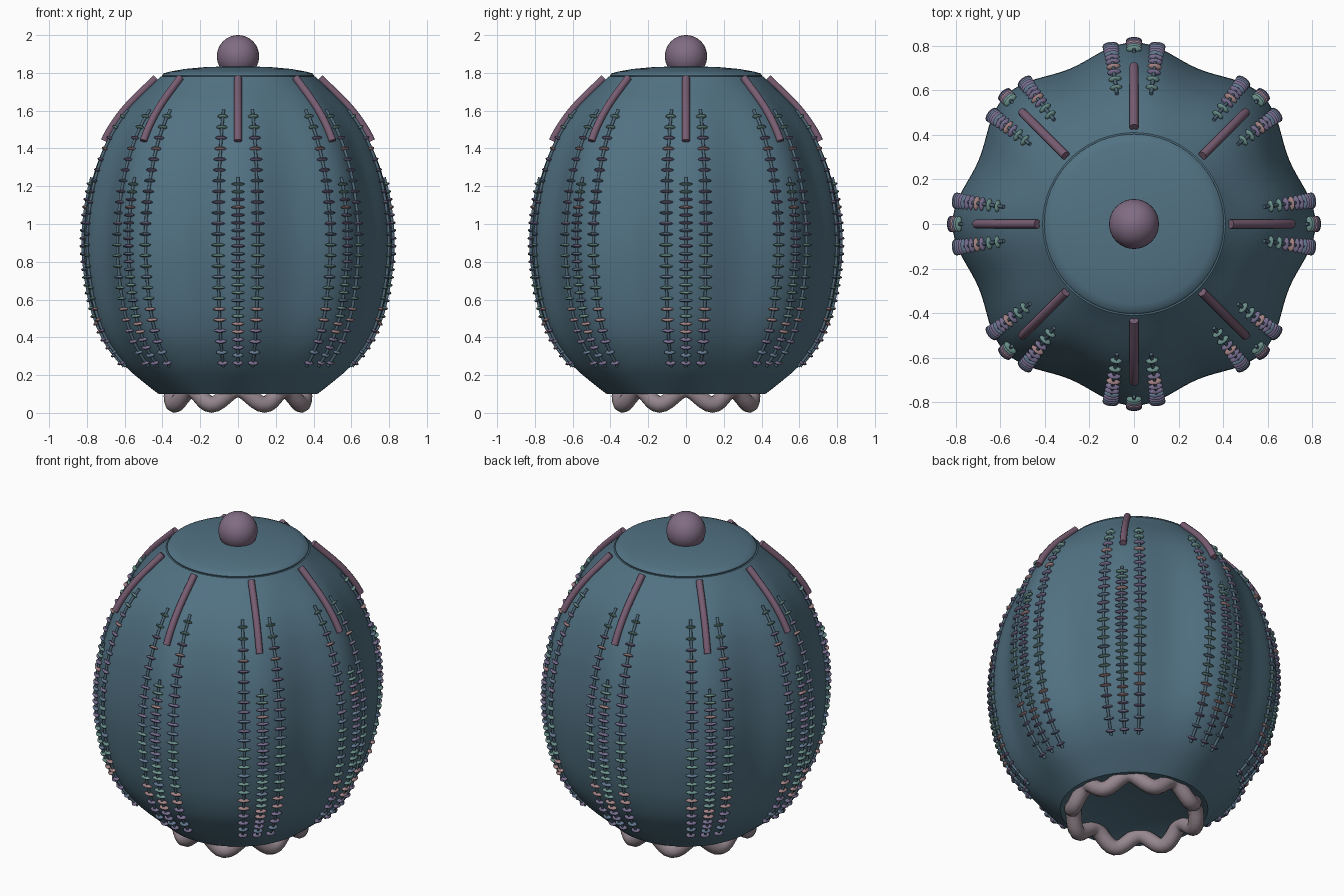
import bpy, bmesh, math
from mathutils import Vector, Matrix

if "Cube" in bpy.data.objects:
    bpy.data.objects.remove(bpy.data.objects["Cube"])


def material(name, color):
    mat = bpy.data.materials.new(name)
    mat.use_nodes = True
    mat.diffuse_color = (*color, 1)
    bsdf = mat.node_tree.nodes["Principled BSDF"]
    bsdf.inputs["Base Color"].default_value = (*color, 1)
    bsdf.inputs["Roughness"].default_value = 0.6
    return mat


TEAL = material("body teal", (0.085, 0.17, 0.23))
MAUVE = material("knob mauve", (0.22, 0.15, 0.23))
PLUM = material("bar plum", (0.19, 0.11, 0.17))
PALE = material("mouth pale mauve", (0.30, 0.24, 0.27))
SPINE = material("spine blue grey", (0.08, 0.14, 0.19))
COMB = {"g": material("comb green", (0.14, 0.27, 0.25)),
        "v": material("comb violet", (0.18, 0.15, 0.27)),
        "b": material("comb blue", (0.12, 0.18, 0.27)),
        "p": material("comb pink", (0.36, 0.22, 0.23))}

# Ridge radius at each height of the barrel
PROFILE = [(0.10, 0.42), (0.15, 0.485), (0.25, 0.60), (0.40, 0.71), (0.60, 0.78),
           (0.90, 0.815), (1.20, 0.78), (1.44, 0.695), (1.60, 0.59), (1.78, 0.41)]
LOW, HIGH = PROFILE[0][0], PROFILE[-1][0]


def slope(i):
    a, b = PROFILE[max(i - 1, 0)], PROFILE[min(i + 1, len(PROFILE) - 1)]
    return (b[1] - a[1]) / (b[0] - a[0])


def ridge_radius(z):
    i = max(k for k in range(len(PROFILE) - 1) if k == 0 or PROFILE[k][0] <= z)
    (z0, r0), (z1, r1) = PROFILE[i], PROFILE[i + 1]
    h, t = z1 - z0, (z - z0) / (z1 - z0)
    return ((1 + 2 * t) * (1 - t) ** 2 * r0 + t * (1 - t) ** 2 * h * slope(i)
            + t * t * (3 - 2 * t) * r1 + t * t * (t - 1) * h * slope(i + 1))


def surface(z, ang, lift=0.0):
    """Point on the eight-lobed barrel, lifted outward."""
    t = min(max((z - LOW) / (HIGH - LOW), 0), 1)
    groove = 0.075 * math.sin(math.pi * t) ** 0.6 * (1 - math.cos(8 * ang)) / 2
    r = ridge_radius(z) * (1 - groove)
    out = Vector((math.cos(ang), math.sin(ang), 0))
    p = out * r + Vector((0, 0, z))
    if lift:
        d = 0.01
        up = Vector((ridge_radius(z + d) - ridge_radius(z - d), 2 * d)).normalized()
        p += (out * up.y - Vector((0, 0, up.x))) * lift
    return p


def finish(name, bm, mats):
    bmesh.ops.recalc_face_normals(bm, faces=bm.faces)
    mesh = bpy.data.meshes.new(name)
    bm.to_mesh(mesh)
    bm.free()
    obj = bpy.data.objects.new(name, mesh)
    bpy.context.collection.objects.link(obj)
    for m in mats:
        mesh.materials.append(m)
    bpy.ops.object.select_all(action="DESELECT")
    obj.select_set(True)
    bpy.context.view_layer.objects.active = obj
    bpy.ops.object.shade_smooth_by_angle(angle=math.radians(40))
    return obj


def skin(name, rings, mat):
    """Bridge closed rings of points and cap both ends."""
    bm = bmesh.new()
    loops = [[bm.verts.new(p) for p in ring] for ring in rings]
    n = len(loops[0])
    for a, b in zip(loops, loops[1:]):
        for i in range(n):
            j = (i + 1) % n
            bm.faces.new((a[i], a[j], b[j], b[i]))
    bm.faces.new(loops[0])
    bm.faces.new(loops[-1])
    return finish(name, bm, [mat])


def circle(r, z, n=128):
    return [Vector((r * math.cos(k * math.tau / n), r * math.sin(k * math.tau / n), z))
            for k in range(n)]


def tube(name, points, radius, mat, cyclic=False):
    curve = bpy.data.curves.new(name, "CURVE")
    curve.dimensions = "3D"
    curve.bevel_depth = radius
    curve.bevel_resolution = 3
    curve.use_fill_caps = True
    line = curve.splines.new("POLY")
    line.points.add(len(points) - 1)
    for dst, p in zip(line.points, points):
        dst.co = (*p, 1)
    line.use_cyclic_u = cyclic
    line.use_smooth = True
    curve.materials.append(mat)
    obj = bpy.data.objects.new(name, curve)
    bpy.context.collection.objects.link(obj)
    return obj


def spread(a, b, n):
    return [a + (b - a) * k / (n - 1) for k in range(n)]


# Lobed barrel with a recessed underside
rings = [circle(0.295, 0.14), circle(0.39, 0.105)]
for z in spread(LOW, HIGH, 48):
    rings.append([surface(z, k * math.tau / 128) for k in range(128)])
skin("body", rings, TEAL)

# Shallow lid with a rolled rim
lid = [(0.385, 1.765), (0.40, 1.775), (0.403, 1.787), (0.395, 1.797), (0.36, 1.807),
       (0.28, 1.821), (0.18, 1.83), (0.08, 1.834)]
skin("lid", [circle(r, z) for r, z in lid], TEAL)

# Round knob on top
bm = bmesh.new()
bmesh.ops.create_uvsphere(bm, u_segments=32, v_segments=20, radius=0.112,
                          matrix=Matrix.Translation((0, 0, 1.888)))
finish("knob", bm, [MAUVE])

# Wavy mouth ring
mouth = []
for k in range(96):
    a = k * math.tau / 96
    wave = math.cos(8 * a)
    r = 0.355 - 0.008 * wave
    mouth.append((r * math.cos(a), r * math.sin(a), 0.085 + 0.04 * wave))
tube("mouth_ring", mouth, 0.045, PALE, cyclic=True)

# Comb colours from the top of a row to the bottom
PATTERN = "ggvpvvbvvbvbgggbggppvvbv"


def comb_row(name, ang, bottom, top):
    tube(name + "_spine", [surface(z, ang, 0.006) for z in spread(bottom, top, 24)],
         0.008, SPINE)
    bm = bmesh.new()
    keys = list(COMB)
    for z, key in zip(spread(top - 0.035, bottom + 0.02, len(PATTERN)), PATTERN):
        up = (surface(z + 0.01, ang) - surface(z - 0.01, ang)).normalized()
        side = Vector((-math.sin(ang), math.cos(ang), 0))
        out = side.cross(up)
        half = 0.036 * ridge_radius(z) / 0.8
        frame = Matrix((out * 0.017, up * 0.009, side * half)).transposed().to_4x4()
        made = bmesh.ops.create_uvsphere(
            bm, u_segments=8, v_segments=6, radius=1,
            matrix=Matrix.Translation(surface(z, ang, 0.008)) @ frame)
        for face in {f for v in made["verts"] for f in v.link_faces}:
            face.material_index = keys.index(key)
    finish(name + "_combs", bm, list(COMB.values()))


# Three comb rows and one upper bar on every lobe
for lobe in range(8):
    ang = lobe * math.tau / 8
    tube(f"upper_bar_{lobe}", [surface(z, ang, 0.012) for z in spread(1.435, 1.765, 14)],
         0.02, PLUM)
    for label, turn, top in (("right", -7.5, 1.6), ("middle", 0, 1.245), ("left", 7.5, 1.6)):
        comb_row(f"{label}_row_{lobe}", ang + math.radians(turn), 0.25, top)
